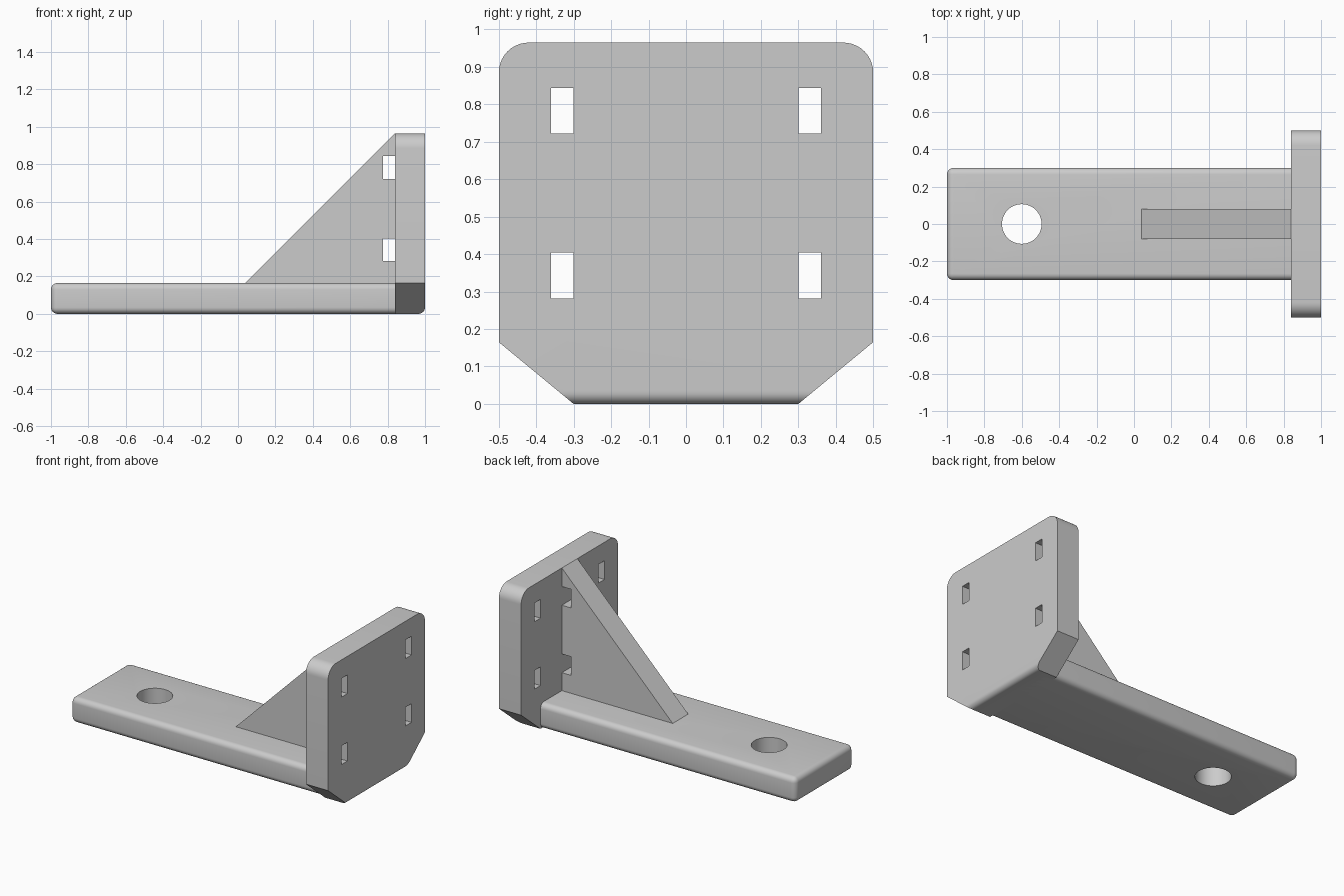
import bpy, bmesh, math
from mathutils import Matrix

cube = bpy.data.objects.get("Cube")
if cube:
    bpy.data.objects.remove(cube, do_unlink=True)

grey = bpy.data.materials.new("plain grey")
grey.use_nodes = True
grey.diffuse_color = (0.6, 0.6, 0.6, 1)
grey.node_tree.nodes["Principled BSDF"].inputs["Base Color"].default_value = (0.6, 0.6, 0.6, 1)


def add_object(name, bm):
    bmesh.ops.recalc_face_normals(bm, faces=bm.faces)
    mesh = bpy.data.meshes.new(name)
    bm.to_mesh(mesh)
    bm.free()
    mesh.materials.append(grey)
    obj = bpy.data.objects.new(name, mesh)
    bpy.context.collection.objects.link(obj)
    return obj


def extrude(points, direction):
    """Prism swept from a closed outline of 3D points."""
    bm = bmesh.new()
    face = bm.faces.new([bm.verts.new(p) for p in points])
    new = bmesh.ops.extrude_face_region(bm, geom=[face])["geom"]
    bmesh.ops.translate(bm, vec=direction, verts=[v for v in new if isinstance(v, bmesh.types.BMVert)])
    return bm


def box(x0, x1, y0, y1, z0, z1):
    return extrude([(x0, y0, z0), (x1, y0, z0), (x1, y1, z0), (x0, y1, z0)], (0, 0, z1 - z0))


def round_edges(bm, test, radius, segments=6):
    edges = [e for e in bm.edges if all(test(v.co) for v in e.verts)]
    bmesh.ops.bevel(bm, geom=edges, offset=radius, segments=segments, profile=0.5, affect="EDGES")


def cut(obj, bm):
    cutter = add_object("cutter", bm)
    cutter.hide_render = True
    mod = obj.modifiers.new("cut", "BOOLEAN")
    mod.operation, mod.solver, mod.object = "DIFFERENCE", "EXACT", cutter
    select(obj)
    bpy.ops.object.modifier_apply(modifier=mod.name)
    bpy.data.objects.remove(cutter, do_unlink=True)


def select(obj):
    bpy.ops.object.select_all(action="DESELECT")
    obj.select_set(True)
    bpy.context.view_layer.objects.active = obj


T = 0.165            # bar thickness
TOP = 0.965          # plate top
WALL = 0.84          # inner face of the plate
SLOTS = [(0.282, 0.404), (0.722, 0.844)]

# Base bar: rounded along its length and free end, sunk into the plate
bm = box(-1, 0.9, -0.3, 0.3, 0, T)
edges = [e for e in bm.edges if not all(v.co.x > 0.8 for v in e.verts)]
bmesh.ops.bevel(bm, geom=edges, offset=0.035, segments=6, profile=0.5, affect="EDGES")
base_bar = add_object("base_bar", bm)

# Bolt hole through the bar
bm = bmesh.new()
bmesh.ops.create_cone(bm, cap_ends=True, segments=48, radius1=0.106, radius2=0.106, depth=1,
                      matrix=Matrix.Translation((-0.6, 0, 0)))
cut(base_bar, bm)

# Mounting plate: tapered foot, rounded top corners and lower outer edge
outline = [(-0.3, 0), (0.3, 0), (0.5, T), (0.5, TOP), (-0.5, TOP), (-0.5, T)]
bm = extrude([(WALL, y, z) for y, z in outline], (1 - WALL, 0, 0))
corners = [e for e in bm.edges if all(v.co.z > 0.9 for v in e.verts)
           and abs(e.verts[0].co.x - e.verts[1].co.x) > 0.1]
bmesh.ops.bevel(bm, geom=corners, offset=0.08, segments=10, profile=0.5, affect="EDGES")
round_edges(bm, lambda c: c.x > 0.99 and c.z < 0.01, 0.035)
mounting_plate = add_object("mounting_plate", bm)

# Strap slots through the plate
for low, high in SLOTS:
    for side in (-1, 1):
        y0, y1 = sorted((side * 0.3, side * 0.36))
        cut(mounting_plate, box(0.7, 1.1, y0, y1, low, high))

# Triangular rib, notched beside the plate
notched = [(0.035, T - 0.005), (WALL, T - 0.005)]
for low, high in SLOTS:
    notched += [(WALL, low), (0.775, low), (0.775, high), (WALL, high)]
notched.append((WALL, TOP))
support_rib = add_object("support_rib", extrude([(x, -0.08, z) for x, z in notched], (0, 0.16, 0)))

for obj in (base_bar, mounting_plate, support_rib):
    select(obj)
    bpy.ops.object.shade_smooth_by_angle(angle=math.radians(30))
